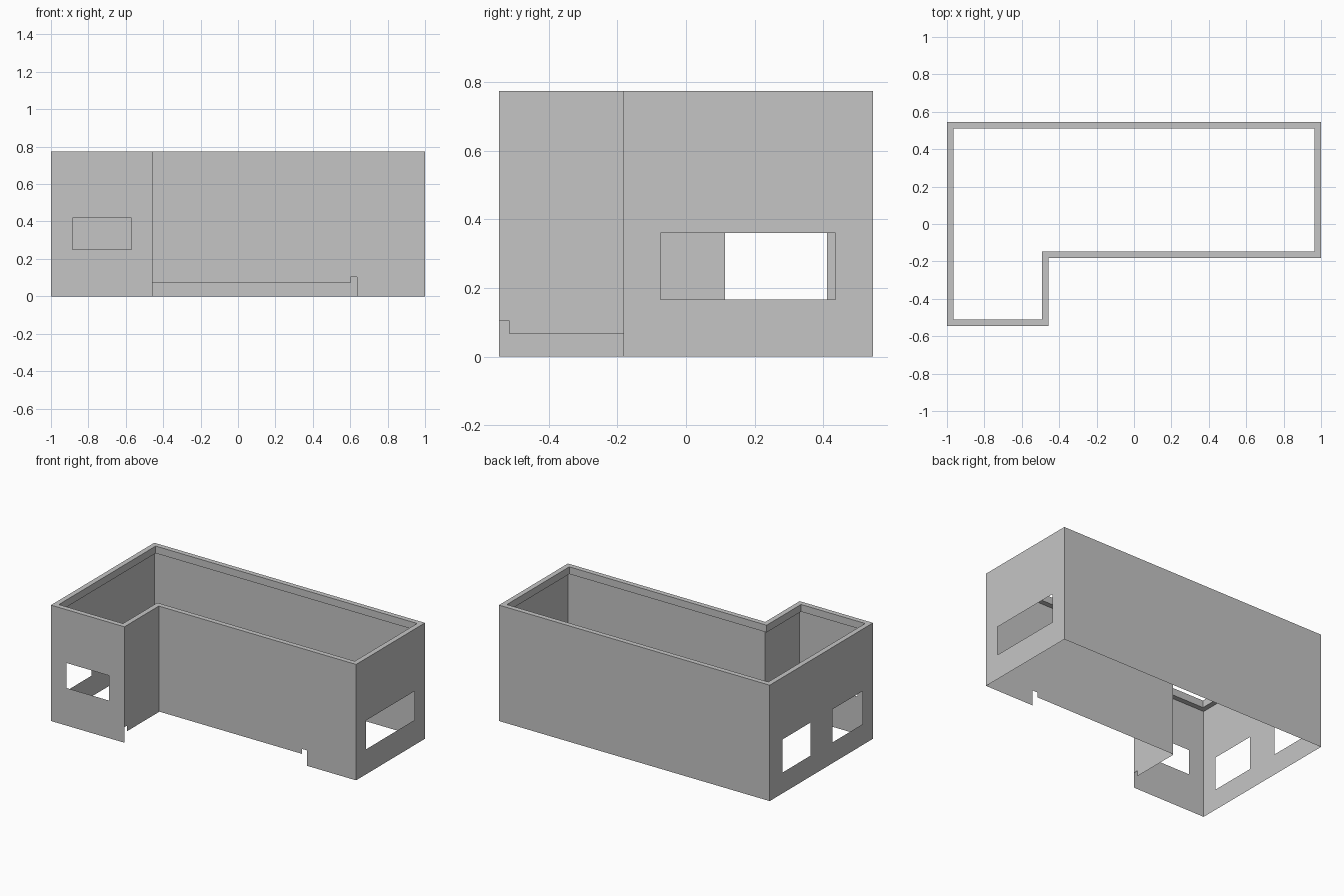
import bpy
import bmesh
from mathutils import Vector

cube = bpy.data.objects.get("Cube")
if cube:
    bpy.data.objects.remove(cube, do_unlink=True)

# Material
GREY = (0.56, 0.56, 0.56, 1)
plaster = bpy.data.materials.new("light_grey")
plaster.use_nodes = True
plaster.diffuse_color = GREY
plaster.node_tree.nodes["Principled BSDF"].inputs["Base Color"].default_value = GREY

HEIGHT, LIP_W, LIP_H = 0.774, 0.034, 0.048
X, Y = 1.0, 0.545          # half extents
NX, NY = -0.458, -0.182    # inner corner of the L


def finish(name, bm):
    mesh = bpy.data.meshes.new(name)
    bm.to_mesh(mesh)
    bm.free()
    mesh.materials.append(plaster)
    obj = bpy.data.objects.new(name, mesh)
    bpy.context.collection.objects.link(obj)


def wall(name, start, end, holes=()):
    """Thin upright panel; holes are (from, to, low, high) along its run axis."""
    start, end = Vector(start), Vector(end)
    axis = 0 if abs(end.x - start.x) > abs(end.y - start.y) else 1
    us = sorted({start[axis], end[axis], *(u for h in holes for u in h[:2])},
                reverse=end[axis] < start[axis])
    zs = sorted({0, HEIGHT, *(z for h in holes for z in h[2:])})
    bm = bmesh.new()

    def vert(u, z):
        p = start.copy()
        p[axis] = u
        return bm.verts.new((p.x, p.y, z))

    grid = [[vert(u, z) for z in zs] for u in us]
    for i in range(len(us) - 1):
        for j in range(len(zs) - 1):
            u, z = (us[i] + us[i + 1]) / 2, (zs[j] + zs[j + 1]) / 2
            if any(a < u < b and c < z < d for a, b, c, d in holes):
                continue
            bm.faces.new((grid[i][j], grid[i + 1][j],
                          grid[i + 1][j + 1], grid[i][j + 1]))
    loose = [v for v in bm.verts if not v.link_faces]
    bmesh.ops.delete(bm, geom=loose, context="VERTS")
    # Merge the flat cells back into one clean panel
    bmesh.ops.dissolve_limit(bm, angle_limit=0.01, verts=bm.verts[:], edges=bm.edges[:])
    bmesh.ops.triangulate(bm, faces=[f for f in bm.faces if len(f.verts) > 4])
    finish(name, bm)


# Walls, running counter-clockwise around the L
plan = [(-X, -Y), (NX, -Y), (NX, NY), (X, NY), (X, Y), (-X, Y)]
walls = {
    "wing_front_wall": [(-0.885, -0.57, 0.251, 0.418)],
    "wing_side_wall": [(-Y, -0.515, 0, 0.103), (-0.515, NY, 0, 0.066)],
    "long_front_wall": [(NX, 0.601, 0, 0.07), (0.601, 0.637, 0, 0.103)],
    "left_end_wall": [(-0.075, 0.436, 0.167, 0.36)],
    "back_wall": [],
    "right_end_wall": [(0.114, 0.411, 0.139, 0.36), (-0.434, -0.116, 0.139, 0.36)],
}
for i, (name, holes) in enumerate(walls.items()):
    wall(name, plan[i], plan[(i + 1) % len(plan)], holes)

# Lip around the inside of the top edge
bm = bmesh.new()
rings = []
count = len(plan)
for i, point in enumerate(plan):
    p, prev, nxt = Vector(point), Vector(plan[i - 1]), Vector(plan[(i + 1) % count])
    d0, d1 = (p - prev).normalized(), (nxt - p).normalized()
    inward = Vector((-d0.y - d1.y, d0.x + d1.x)) * LIP_W
    q = p + inward
    rings.append([bm.verts.new((*c, z)) for c, z in (
        (p, HEIGHT), (q, HEIGHT), (q, HEIGHT - LIP_H), (p, HEIGHT - LIP_H))])
for i in range(count):
    a, b = rings[i], rings[(i + 1) % count]
    for k in range(3):
        bm.faces.new((a[k], b[k], b[k + 1], a[k + 1]))
finish("top_lip", bm)
